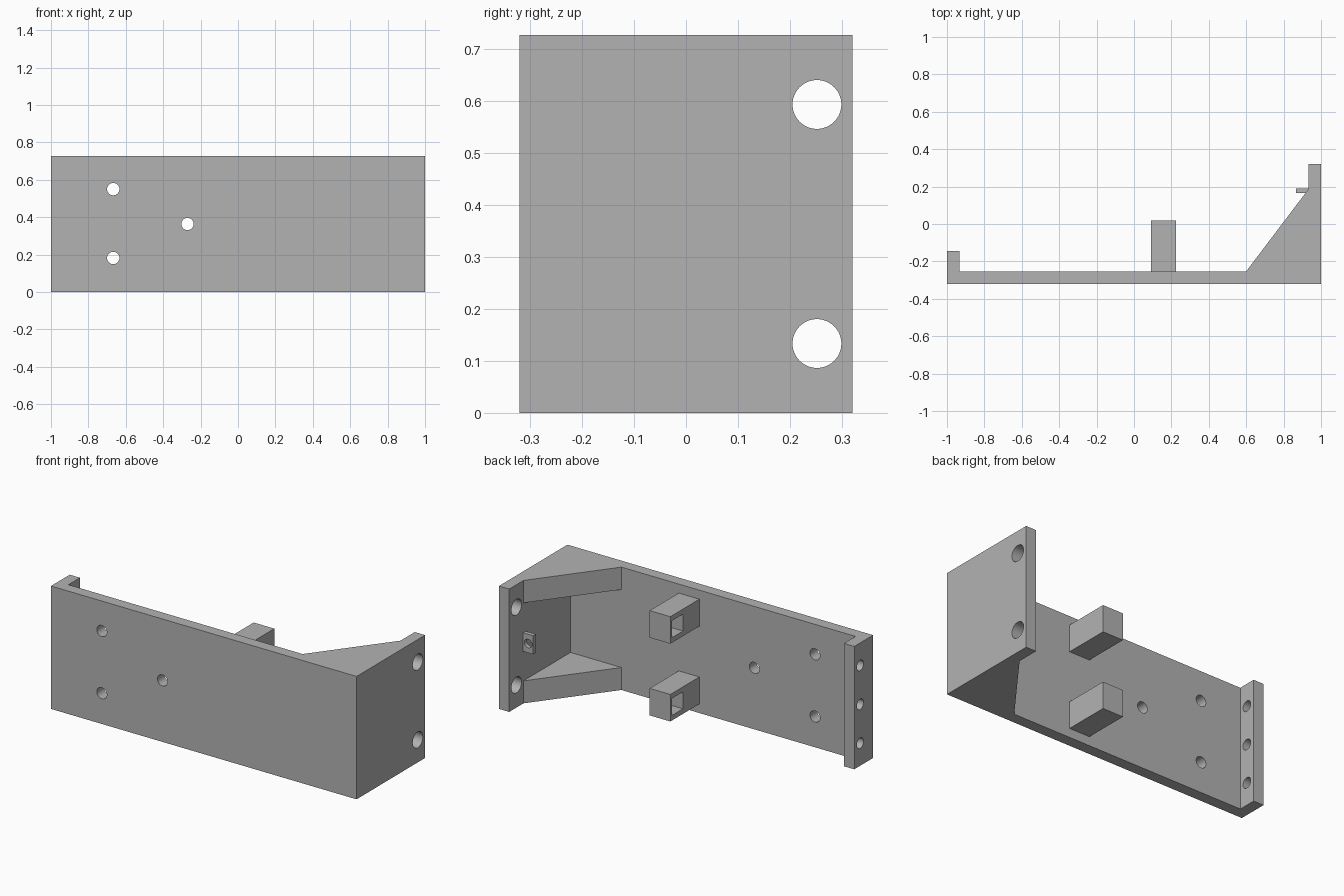
import bpy
import bmesh
from math import radians
from mathutils import Matrix

if "Cube" in bpy.data.objects:
    bpy.data.objects.remove(bpy.data.objects["Cube"], do_unlink=True)

HEIGHT = 0.727
MID = HEIGHT / 2
BACK = -0.253          # rear face of the main plate
ROWS = (MID - 0.23, MID + 0.23)

grey = bpy.data.materials.new("plain grey")
grey.use_nodes = True
colour = (0.45, 0.45, 0.45, 1)
grey.diffuse_color = colour
grey.node_tree.nodes["Principled BSDF"].inputs["Base Color"].default_value = colour


def add_object(name, bm):
    bmesh.ops.recalc_face_normals(bm, faces=bm.faces)
    mesh = bpy.data.meshes.new(name)
    bm.to_mesh(mesh)
    bm.free()
    mesh.materials.append(grey)
    obj = bpy.data.objects.new(name, mesh)
    bpy.context.collection.objects.link(obj)
    return obj


def prism(name, outline, z0, z1):
    """Extrude a plan outline from z0 up to z1."""
    bm = bmesh.new()
    face = bm.faces.new([bm.verts.new((x, y, z0)) for x, y in outline])
    top = bmesh.ops.extrude_face_region(bm, geom=[face])["geom"]
    verts = [v for v in top if isinstance(v, bmesh.types.BMVert)]
    bmesh.ops.translate(bm, verts=verts, vec=(0, 0, z1 - z0))
    return add_object(name, bm)


def box(name, x0, x1, y0, y1, z0, z1):
    return prism(name, [(x0, y0), (x1, y0), (x1, y1), (x0, y1)], z0, z1)


def rod(axis, centre, radius, length):
    """Cylinder cutter along the x or y axis."""
    turn = Matrix.Rotation(radians(90), 4, "Y" if axis == "x" else "X")
    bm = bmesh.new()
    bmesh.ops.create_cone(bm, cap_ends=True, segments=48, radius1=radius,
                          radius2=radius, depth=length,
                          matrix=Matrix.Translation(centre) @ turn)
    return add_object("hole_cutter", bm)


def combine(obj, others, operation):
    """Apply a boolean with each helper, then remove the helper."""
    bpy.context.view_layer.objects.active = obj
    for other in others:
        other.hide_render = True
        mod = obj.modifiers.new("boolean", "BOOLEAN")
        mod.operation = operation
        mod.solver = "EXACT"
        mod.object = other
        bpy.ops.object.modifier_apply(modifier=mod.name)
        bpy.data.objects.remove(other, do_unlink=True)


def finish(obj):
    bpy.ops.object.select_all(action="DESELECT")
    obj.select_set(True)
    bpy.context.view_layer.objects.active = obj
    bpy.ops.object.shade_smooth_by_angle(angle=radians(30))


# Main plate with the tall side wall and the short end flange
bracket = prism("bracket_body", [
    (-1, -0.32), (1, -0.32), (1, 0.32), (0.933, 0.32), (0.933, BACK),
    (-0.933, BACK), (-0.933, -0.145), (-1, -0.145)], 0, HEIGHT)

# Screw holes in the plate, the wall and the flange
holes = [rod("y", (x, -0.287, z), 0.033, 0.2)
         for x, z in ((-0.667, 0.55), (-0.667, 0.182), (-0.27, MID))]
holes += [rod("x", (0.967, 0.252, z), 0.047, 0.2) for z in ROWS]
holes += [rod("x", (-0.967, -0.2, z), 0.031, 0.2) for z in (*ROWS, MID)]
combine(bracket, holes, "DIFFERENCE")
finish(bracket)

# Triangular gussets, flush with the top and bottom
for name, z0, z1 in (("lower_gusset", 0, 0.133),
                     ("upper_gusset", HEIGHT - 0.133, HEIGHT)):
    prism(name, [(0.6, BACK), (0.933, BACK), (0.933, 0.187)], z0, z1)

# Rear blocks, each with a blind pocket in its right side
for name, z in zip(("lower_block", "upper_block"), ROWS):
    block = box(name, 0.09, 0.225, BACK, 0.018, z - 0.08, z + 0.08)
    pocket = box("pocket_cutter", 0.0, 0.19, -0.1, 0.0, z - 0.05, z + 0.05)
    combine(block, [pocket], "DIFFERENCE")

# Small drilled lug on the inside of the wall
lug = box("wall_lug", 0.867, 0.933, 0.165, 0.19, MID - 0.055, MID + 0.055)
combine(lug, [rod("y", (0.9, 0.178, MID), 0.025, 0.1)], "DIFFERENCE")
finish(lug)
